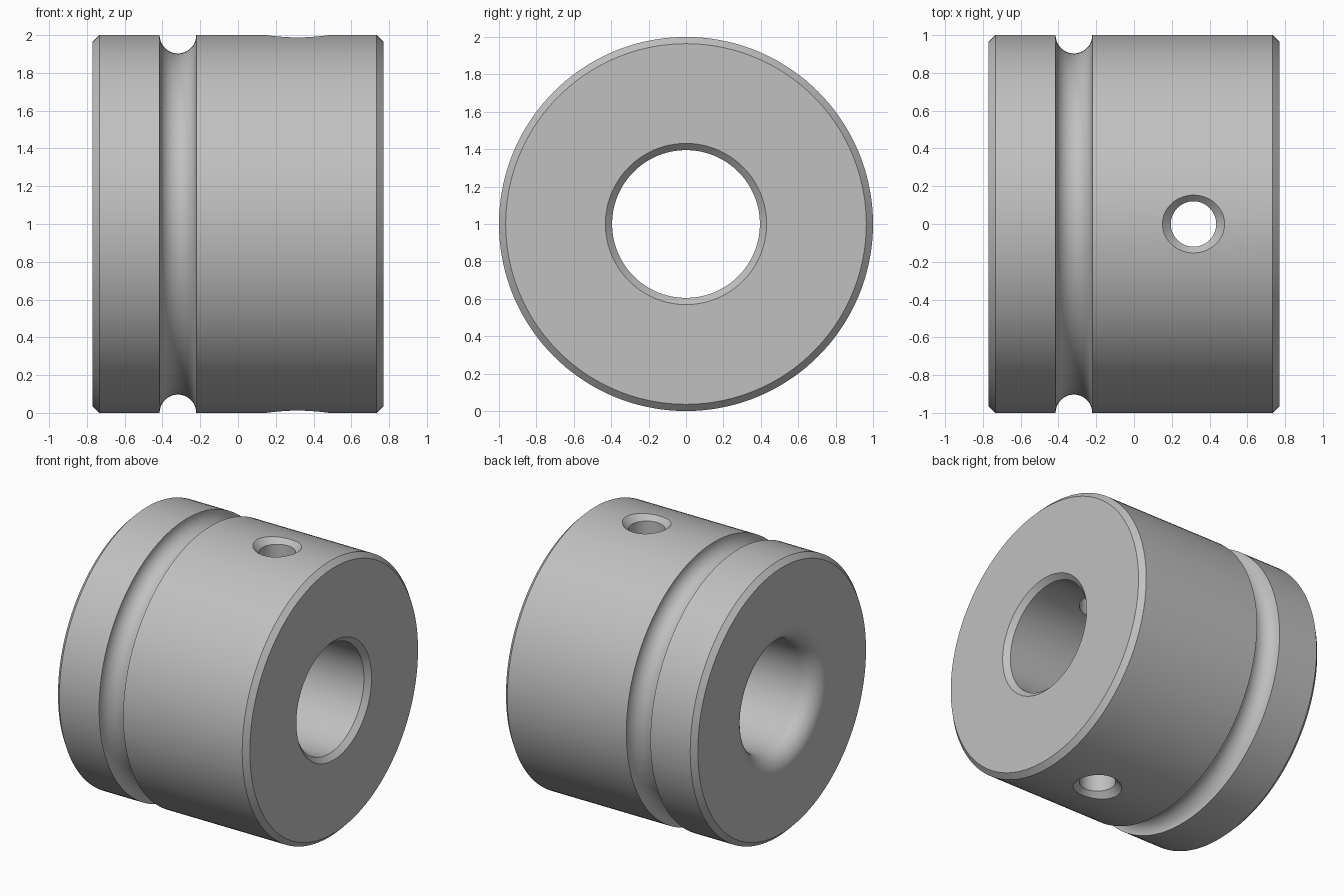
import bpy, bmesh, math
from mathutils import Vector, Matrix

cube = bpy.data.objects.get("Cube")
if cube:
    bpy.data.objects.remove(cube, do_unlink=True)

steel = bpy.data.materials.new("grey_steel")
steel.use_nodes = True
GREY = (0.53, 0.53, 0.53, 1)
steel.diffuse_color = GREY
steel.node_tree.nodes["Principled BSDF"].inputs["Base Color"].default_value = GREY


def arc(cx, cr, radius, start, end, steps):
    """Points (axial, radial) along an arc, angles in degrees."""
    return [(cx + radius * math.cos(math.radians(start + (end - start) * i / steps)),
             cr + radius * math.sin(math.radians(start + (end - start) * i / steps)))
            for i in range(steps + 1)]


def lathe(name, profile, segments):
    """Turn a closed (axial, radial) profile about the x axis."""
    bm = bmesh.new()
    rings = []
    for s in range(segments):
        turn = Matrix.Rotation(2 * math.pi * s / segments, 3, 'X')
        rings.append([bm.verts.new(turn @ Vector((a, 0, r))) for a, r in profile])
    n = len(profile)
    for s in range(segments):
        near, far = rings[s], rings[(s + 1) % segments]
        for i in range(n):
            j = (i + 1) % n
            if profile[i][1] or profile[j][1]:
                bm.faces.new((near[i], near[j], far[j], far[i]))
    bmesh.ops.remove_doubles(bm, verts=bm.verts, dist=1e-5)
    bmesh.ops.recalc_face_normals(bm, faces=bm.faces)
    mesh = bpy.data.meshes.new(name)
    bm.to_mesh(mesh)
    bm.free()
    mesh.materials.append(steel)
    obj = bpy.data.objects.new(name, mesh)
    bpy.context.collection.objects.link(obj)
    return obj


HALF, OUTER, BORE = 0.77, 1.0, 0.395
BEVEL, FILLET = 0.036, 0.13

# Body: bevelled rim, round groove, bevelled bore on one end, rounded on the other
profile = [(-HALF, OUTER - BEVEL), (-HALF + BEVEL, OUTER)]
profile += arc(-0.318, OUTER, 0.097, 180, 360, 20)
profile += [(HALF - BEVEL, OUTER), (HALF, OUTER - BEVEL),
            (HALF, BORE + BEVEL), (HALF - BEVEL, BORE)]
profile += arc(-HALF + FILLET, BORE + FILLET, FILLET, 270, 180, 12)
body = lathe("bushing_body", profile, 144)

# Cross hole, countersunk at both ends
HOLE, SINK, REACH = 0.12, 0.955, 1.1
flare = HOLE + REACH - SINK
cutter = lathe("cross_hole_cutter",
               [(-REACH, 0), (-REACH, flare), (-SINK, HOLE),
                (SINK, HOLE), (REACH, flare), (REACH, 0)], 64)
cutter.rotation_euler = (0, math.pi / 2, 0)
cutter.location = (0.315, 0, 0)
cutter.hide_render = True

cut = body.modifiers.new("cross_hole", 'BOOLEAN')
cut.operation = 'DIFFERENCE'
cut.solver = 'EXACT'
cut.object = cutter
bpy.context.view_layer.update()
for other in bpy.context.selected_objects:
    other.select_set(False)
bpy.context.view_layer.objects.active = body
body.select_set(True)
bpy.ops.object.modifier_apply(modifier=cut.name)
bpy.data.objects.remove(cutter, do_unlink=True)

# Stand on the ground and shade smooth with crisp edges
body.location.z = OUTER
bpy.ops.object.shade_smooth_by_angle(angle=math.radians(30))
weighted = body.modifiers.new("clean_shading", 'WEIGHTED_NORMAL')
weighted.keep_sharp = True
